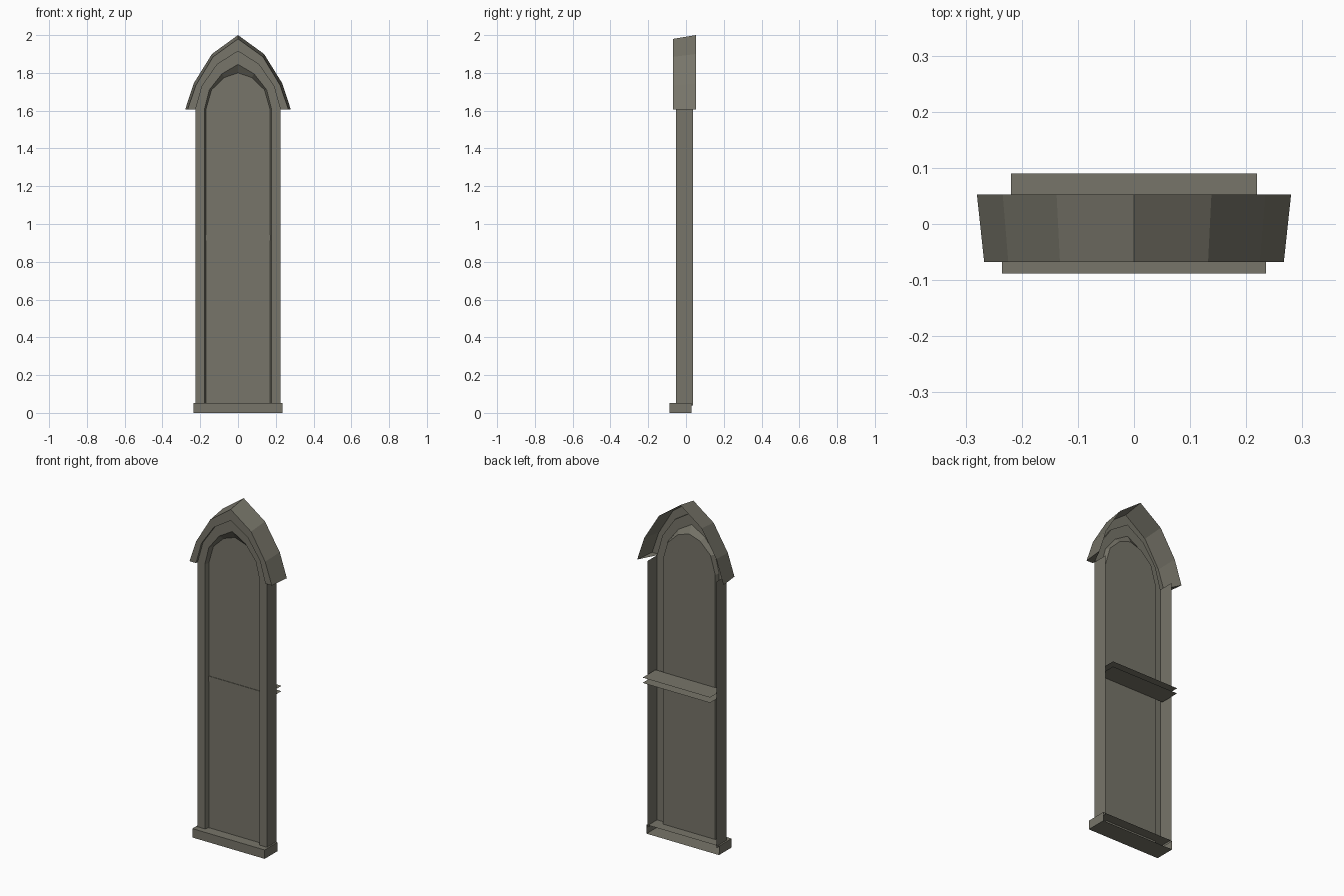
import bpy, bmesh

if "Cube" in bpy.data.objects:
    bpy.data.objects.remove(bpy.data.objects["Cube"])

stone = bpy.data.materials.new("weathered_grey_stone")
stone.diffuse_color = (0.185, 0.178, 0.142, 1)
stone.use_nodes = True
stone.node_tree.nodes["Principled BSDF"].inputs["Base Color"].default_value = stone.diffuse_color


def make(name, verts, faces):
    me = bpy.data.meshes.new(name)
    me.from_pydata(verts, [], faces)
    me.materials.append(stone)
    ob = bpy.data.objects.new(name, me)
    bpy.context.collection.objects.link(ob)
    return ob


def ring(half, y):
    """Mirror a right-hand half profile (bottom to apex) into a full arch."""
    pts = [(-x, z) for x, z in half] + [(x, z) for x, z in reversed(half[:-1])]
    return [(x, y, z) for x, z in pts]


def loft(name, rings, caps=False):
    n = len(rings[0])
    verts = [v for r in rings for v in r]
    faces = []
    for k in range(len(rings) - 1):
        for i in range(n - 1):
            a, b = k * n + i, (k + 1) * n + i
            faces.append((a, b, b + 1, a + 1))
    if caps:  # close the two feet of the arch
        left = [k * n for k in range(len(rings))]
        faces.append(tuple(reversed(left)))
        faces.append(tuple(i + n - 1 for i in left))
    return make(name, verts, faces)


def open_box(name, x, y0, y1, z0, z1, ends):
    """Box hollow at the back, optionally with end faces."""
    v = [(sx, y, z) for sx in (-x, x) for y in (y0, y1) for z in (z0, z1)]
    f = [(0, 4, 5, 1), (1, 5, 7, 3), (0, 2, 6, 4)]
    if ends:
        f += [(0, 1, 3, 2), (4, 6, 7, 5)]
    return make(name, v, f)


# Half profiles, foot to apex
hood_back = [(0.28, 1.605), (0.234, 1.745), (0.138, 1.90), (0, 2.0)]
hood_front = [(0.267, 1.605), (0.224, 1.733), (0.132, 1.885), (0, 1.98)]
arch = [(0.225, 1.605), (0.19, 1.73), (0.11, 1.845), (0, 1.915)]
inner = [(0.178, 1.605), (0.152, 1.71), (0.085, 1.795), (0, 1.845)]
glass = [(0.17, 1.605), (0.14, 1.71), (0.073, 1.775), (0, 1.80)]

# Hood moulding, hollow at the back with closed feet
loft("hood_moulding",
     [ring(hood_back, 0.053), ring(hood_front, -0.068),
      ring(arch, -0.068), ring(arch, -0.053)], caps=True)

# Frame face and splayed reveal
frame = [ring([(p[0][0], 0.04)] + p, y)
         for p, y in ((arch, -0.053), (inner, -0.053), (glass, -0.028))]
loft("window_frame", frame)

# Outer side walls of the jambs
for s, side in ((-1, "left"), (1, "right")):
    x = s * 0.225
    q = [(x, -0.053, 0.04), (x, 0.037, 0.04), (x, 0.037, 1.605), (x, -0.053, 1.605)]
    make(side + "_jamb_side", q if s > 0 else q[::-1], [(0, 1, 2, 3)])

# Flat pane
p = ring([(0.17, 0.04)] + glass, -0.028)
make("pane", p, [tuple(reversed(range(len(p))))])

# Sill and the crossbar that runs out at the back
open_box("sill", 0.235, -0.088, 0.03, 0, 0.052, True)
open_box("crossbar", 0.219, -0.031, 0.09, 0.912, 0.943, False)

# Make the pane face the front
for ob in bpy.data.objects:
    if ob.name == "pane" and ob.data.polygons[0].normal.y > 0:
        ob.data.flip_normals()
